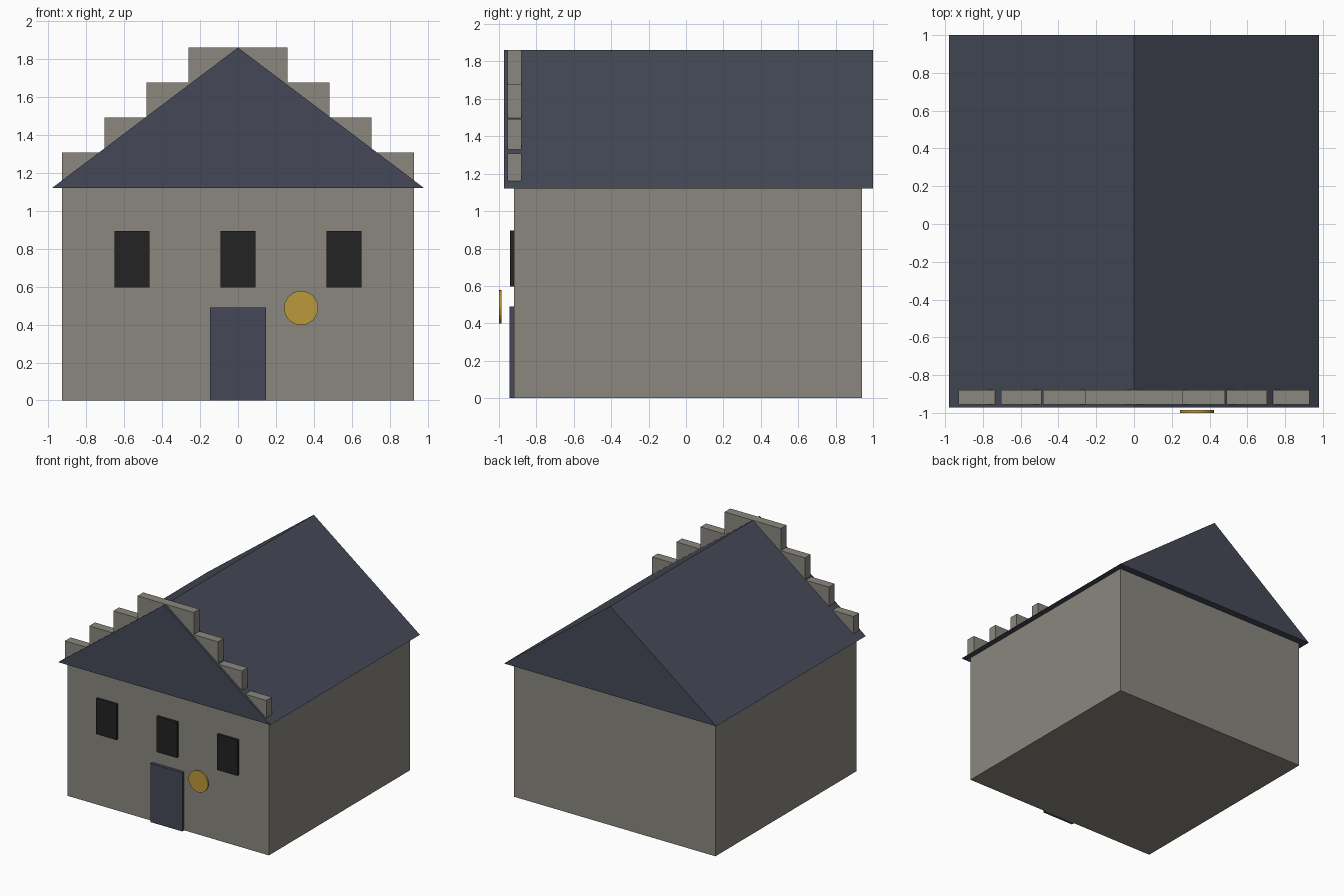
import bpy, bmesh, math

if "Cube" in bpy.data.objects:
    bpy.data.objects.remove(bpy.data.objects["Cube"])


def material(name, srgb):
    m = bpy.data.materials.new(name)
    lin = [((c / 255 + 0.055) / 1.055) ** 2.4 for c in srgb]
    m.diffuse_color = (*lin, 1)
    m.use_nodes = True
    m.node_tree.nodes["Principled BSDF"].inputs["Base Color"].default_value = m.diffuse_color
    return m


STONE = material("warm grey stone", (138, 135, 126))
SLATE = material("blue slate", (69, 73, 87))
GLASS = material("dark glass", (35, 35, 35))
BRASS = material("brass", (187, 152, 58))


def finish(name, bm, mat):
    bmesh.ops.recalc_face_normals(bm, faces=bm.faces)
    me = bpy.data.meshes.new(name)
    bm.to_mesh(me)
    bm.free()
    me.materials.append(mat)
    ob = bpy.data.objects.new(name, me)
    bpy.context.collection.objects.link(ob)
    return ob


def extrude_profile(name, points, y0, y1, mat):
    """Extrude an (x, z) outline from y0 to y1."""
    bm = bmesh.new()
    face = bm.faces.new([bm.verts.new((x, y0, z)) for x, z in points])
    ext = bmesh.ops.extrude_face_region(bm, geom=[face])["geom"]
    verts = [g for g in ext if isinstance(g, bmesh.types.BMVert)]
    bmesh.ops.translate(bm, verts=verts, vec=(0, y1 - y0, 0))
    return finish(name, bm, mat)


def box(name, x0, x1, y0, y1, z0, z1, mat):
    return extrude_profile(name, [(x0, z0), (x1, z0), (x1, z1), (x0, z1)], y0, y1, mat)


EAVES, RIDGE = 1.122, 1.862

# Walls and solid gabled roof
box("walls", -0.93, 0.93, -0.92, 0.94, 0, EAVES, STONE)
extrude_profile("roof", [(-0.98, EAVES), (0.98, EAVES), (0, RIDGE)], -0.972, 1.0, SLATE)

# Stepped gable: stacked courses narrowing to the ridge
step = (RIDGE - EAVES) / 4
for i, half in enumerate((0.93, 0.705, 0.483, 0.26)):
    z = EAVES + i * step
    box(f"gable_step_{i + 1}", -half, half, -0.955, -0.88, z, z + step, STONE)

# Door and windows
box("door", -0.147, 0.147, -0.945, -0.92, 0, 0.49, SLATE)
for side, x in (("left", -0.559), ("middle", 0), ("right", 0.559)):
    box(f"window_{side}", x - 0.093, x + 0.093, -0.94, -0.92, 0.597, 0.895, GLASS)

# Round hanging sign
ring = [(0.333 + 0.09 * math.cos(a), 0.488 + 0.09 * math.sin(a))
        for a in (math.tau * i / 24 for i in range(24))]
extrude_profile("round_sign", ring, -1.0, -0.986, BRASS)
